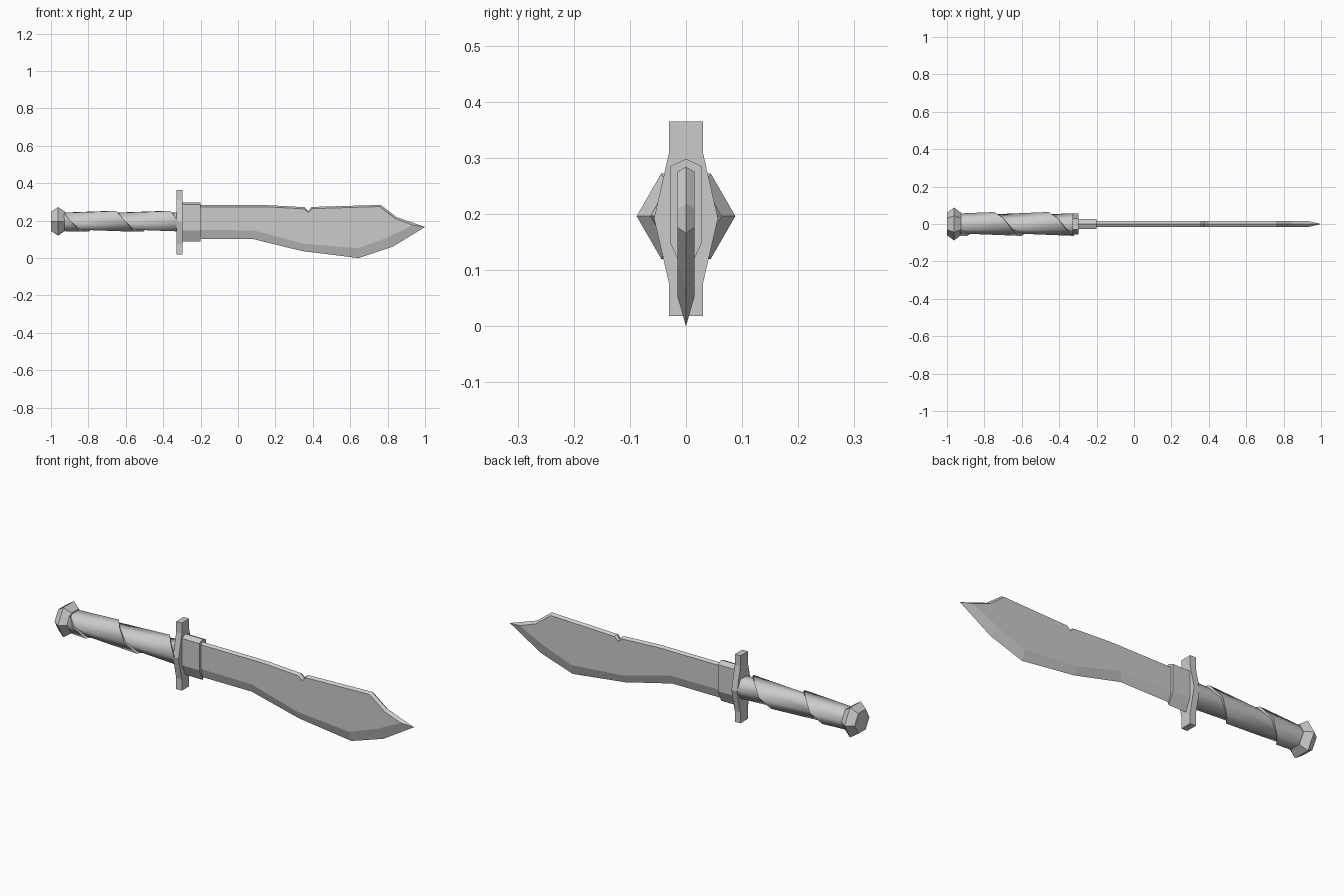
import bpy, bmesh, math

if "Cube" in bpy.data.objects:
    bpy.data.objects.remove(bpy.data.objects["Cube"])

CZ = 0.196  # height of the handle axis


def finish(name, verts, faces, smooth=False):
    me = bpy.data.meshes.new(name)
    bm = bmesh.new()
    vs = [bm.verts.new(v) for v in verts]
    for f in faces:
        bm.faces.new([vs[i] for i in f])
    bmesh.ops.remove_doubles(bm, verts=bm.verts, dist=1e-5)
    bmesh.ops.recalc_face_normals(bm, faces=bm.faces)
    bm.to_mesh(me)
    bm.free()
    ob = bpy.data.objects.new(name, me)
    bpy.context.collection.objects.link(ob)
    if smooth:
        bpy.ops.object.select_all(action='DESELECT')
        bpy.context.view_layer.objects.active = ob
        ob.select_set(True)
        bpy.ops.object.shade_smooth_by_angle(angle=math.radians(62))
    return ob


def loft(name, rings, closed=False, smooth=False):
    """Join equal-length rings with quads; cap both ends."""
    n = len(rings[0])
    faces = [(r * n + i, r * n + (i + 1) % n, (r + 1) * n + (i + 1) % n, (r + 1) * n + i)
             for r in range(len(rings) - 1) for i in range(n)]
    faces += [tuple(range(n)), tuple(range((len(rings) - 1) * n, len(rings) * n))]
    return finish(name, [v for r in rings for v in r], faces, smooth)


# Blade: centre outline (x, z) paired with the flat side outline (x, z)
blade = [
    (-.25, .283, -.25, .274), (.15, .283, .15, .274), (.355, .272, .352, .263),
    (.377, .251, .377, .244), (.393, .273, .396, .264), (.762, .284, .757, .275),
    (.848, .219, .842, .210), (1.0, .166, .935, .176), (.826, .060, .80, .110),
    (.644, .0, .640, .052), (.345, .037, .345, .077), (.078, .102, .085, .148),
    (-.25, .102, -.25, .150)]
loft("blade", [[(p[2], -.015, p[3]) for p in blade],
               [(p[0], 0, p[1]) for p in blade],
               [(p[2], .015, p[3]) for p in blade]])


def plate(name, half, x0, x1):
    """Extrude a y-mirrored (y, z) outline along x."""
    outline = half + [(-y, z) for y, z in reversed(half) if y > 0]
    return loft(name, [[(x, y, z) for y, z in outline] for x in (x0, x1)])


# Collar and guard
plate("collar", [(0, .298), (.028, .285), (.028, .148), (0, .088)], -.305, -.2)
plate("guard", [(.03, .365), (.03, .31), (.057, .192), (.03, .075), (.03, .018)], -.33, -.298)


def ring_point(x, r, a):
    return (x, -r * math.sin(a), CZ + r * math.cos(a))


# Six-sided pommel
angles = [math.radians(30 + 60 * i) for i in range(6)]
loft("pommel", [[ring_point(x, r, a) for a in angles]
                for x, r in ((-1, .06), (-.962, .088), (-.925, .06))])

# Grip: one helical band, each turn flaring outward to a small step
X0, X1, PITCH, R_IN, R_OUT = -.94, -.32, .29, .052, .064
verts, faces = [], []
J0, J1 = -13, 14
for j in range(J0, J1):
    a = math.radians(30 + 60 * j)
    left = -.675 + PITCH * a / (2 * math.pi)
    for x in (left, left + PITCH):
        xc = min(max(x, X0), X1)
        t = min(max((xc - left) / PITCH, 0), 1)
        verts.append(ring_point(xc, R_IN + (R_OUT - R_IN) * t, a))
count = J1 - J0


def in_range(ids):
    xs = [verts[i][0] for i in ids]
    return max(xs) - min(xs) > 1e-6 and min(xs) < X1 - 1e-6 and max(xs) > X0 + 1e-6


for k in range(count - 1):
    band = (2 * k, 2 * k + 2, 2 * k + 3, 2 * k + 1)
    if in_range(band):
        faces.append(band)
    if k + 7 < count:
        step = (2 * k + 1, 2 * k + 3, 2 * (k + 7), 2 * (k + 6))
        if in_range(step):
            faces.append(step)
finish("wrapped_grip", verts, faces, True)

# Remove unused points from the grip
bm = bmesh.new()
grip = bpy.data.objects["wrapped_grip"].data
bm.from_mesh(grip)
bmesh.ops.delete(bm, geom=[v for v in bm.verts if not v.link_faces], context='VERTS')
bm.to_mesh(grip)
bm.free()
